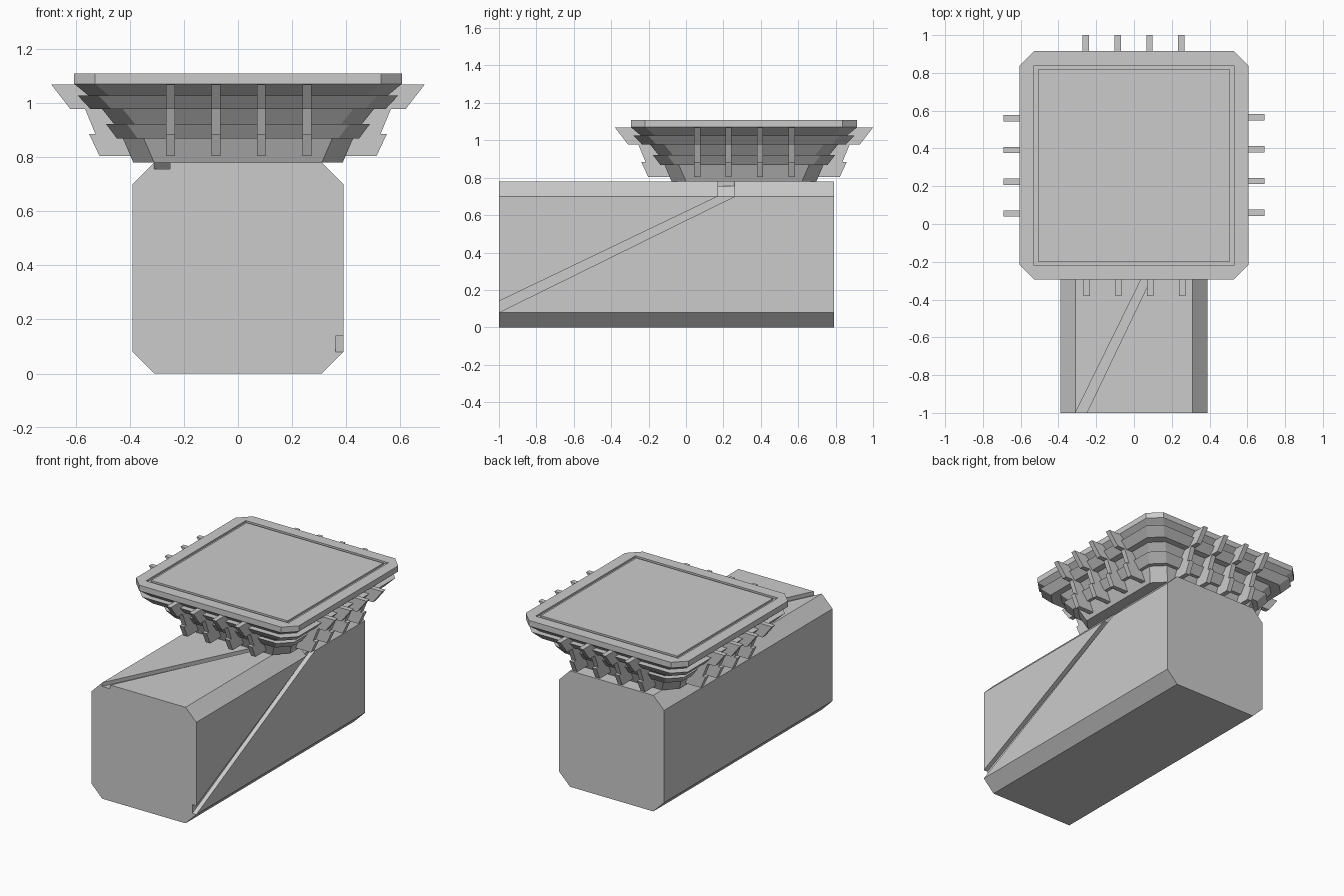
import bpy, bmesh, math
from mathutils import Vector, Matrix

if "Cube" in bpy.data.objects:
    bpy.data.objects.remove(bpy.data.objects["Cube"])

HEAD_Y = 0.31   # centre of the stepped head along the beam


def finish(name, bm):
    bmesh.ops.recalc_face_normals(bm, faces=bm.faces)
    me = bpy.data.meshes.new(name)
    bm.to_mesh(me)
    bm.free()
    ob = bpy.data.objects.new(name, me)
    bpy.context.collection.objects.link(ob)
    return ob


def add_prism(bm, points, offset):
    """Extrude a planar polygon of 3D points by an offset vector."""
    face = bm.faces.new([bm.verts.new(p) for p in points])
    ext = bmesh.ops.extrude_face_region(bm, geom=[face])
    verts = [g for g in ext["geom"] if isinstance(g, bmesh.types.BMVert)]
    bmesh.ops.translate(bm, verts=verts, vec=Vector(offset))
    return list(face.verts) + verts


def prism(name, points, offset):
    bm = bmesh.new()
    add_prism(bm, points, offset)
    return finish(name, bm)


def carve(target, cutter):
    mod = target.modifiers.new("groove", 'BOOLEAN')
    mod.operation = 'DIFFERENCE'
    mod.solver = 'EXACT'
    mod.object = cutter
    cutter.hide_render = True
    bpy.context.view_layer.objects.active = target
    bpy.ops.object.modifier_apply(modifier=mod.name)
    bpy.data.objects.remove(cutter)


def octagon(r, z, c=0.077):
    k = r - c
    return [(x, HEAD_Y + y, z) for x, y in
            ((r, -k), (r, k), (k, r), (-k, r), (-r, k), (-r, -k), (-k, -r), (k, -r))]


# Beam: chamfered square section running front to back
w, k, h, c = 0.39, 0.31, 0.78, 0.08
section = [(-k, 0), (k, 0), (w, c), (w, h - c), (k, h), (-k, h), (-w, h - c), (-w, c)]
beam = prism("beam", [(x, -1, z) for x, z in section], (0, 1.79, 0))

# Diagonal groove wrapping from the right side, over the chamfer, across the top
s = 0.03
side = [(0.36, y, z) for y, z in
        ((-1.02, 0.07), (-1.02, 0.13), (0.17, 0.70), (0.17, 0.702), (0.26, 0.702), (0.26, 0.70))]
carve(beam, prism("side_cutter", side, (0.1, 0, 0)))
top = [(x, y, 0.755) for x, y in
       ((-0.32, -1.02), (-0.26, -1.02), (0.31, 0.17), (0.312, 0.17), (0.312, 0.26), (0.31, 0.26))]
carve(beam, prism("top_cutter", top, (0, 0, 0.1)))
edge = [(x, 0.17, z) for x, z in
        ((0.31, 0.755), (0.36, 0.70), (0.45, 0.70), (0.45, 0.85), (0.31, 0.85))]
carve(beam, prism("edge_cutter", edge, (0, 0.09, 0)))

# Stepped head: chamfered square rings lofted from bottom to top
profile = [(0.387, 0.78), (0.425, 0.868), (0.447, 0.868), (0.488, 0.922), (0.458, 0.922),
           (0.503, 0.978), (0.546, 0.978), (0.592, 1.027), (0.553, 1.027),
           (0.605, 1.07), (0.605, 1.108)]
bm = bmesh.new()
rings = [[bm.verts.new(p) for p in octagon(r, z)] for r, z in profile]
for a, b in zip(rings, rings[1:]):
    for i in range(8):
        j = (i + 1) % 8
        bm.faces.new((a[i], a[j], b[j], b[i]))
bm.faces.new(rings[0])


# Shallow square groove in the top of the head
def square(r, z):
    return [bm.verts.new((x * r, HEAD_Y + y * r, z))
            for x, y in ((1, -1), (1, 1), (-1, 1), (-1, -1))]


zt, zg = 1.108, 1.096
loops = [square(0.53, zt), square(0.53, zg), square(0.508, zg), square(0.508, zt)]
for a, b in zip(loops, loops[1:]):
    for i in range(4):
        j = (i + 1) % 4
        bm.faces.new((a[i], a[j], b[j], b[i]))
bm.faces.new(loops[-1])
rim = rings[-1]
for i in range(4):
    j = (i + 1) % 4
    bm.faces.new((rim[2 * i], rim[2 * i + 1], loops[0][i]))
    bm.faces.new((rim[2 * i + 1], rim[2 * j], loops[0][j], loops[0][i]))
finish("stepped_head", bm)

# Bracket fins: four on each side of the head
fin = [(0.69, 1.068), (0.62, 0.978), (0.565, 0.978), (0.527, 0.885), (0.55, 0.885),
       (0.512, 0.804), (0.39, 0.804), (0.45, 0.978), (0.55, 1.068)]
for n, name in enumerate(("front", "right", "back", "left")):
    bm = bmesh.new()
    for x in (-0.25, -0.082, 0.086, 0.255):
        add_prism(bm, [(x - 0.0165, -r, z) for r, z in fin], (0.033, 0, 0))
    bm.transform(Matrix.Translation((0, HEAD_Y, 0)) @ Matrix.Rotation(n * math.pi / 2, 4, 'Z'))
    finish(name + "_fins", bm)
